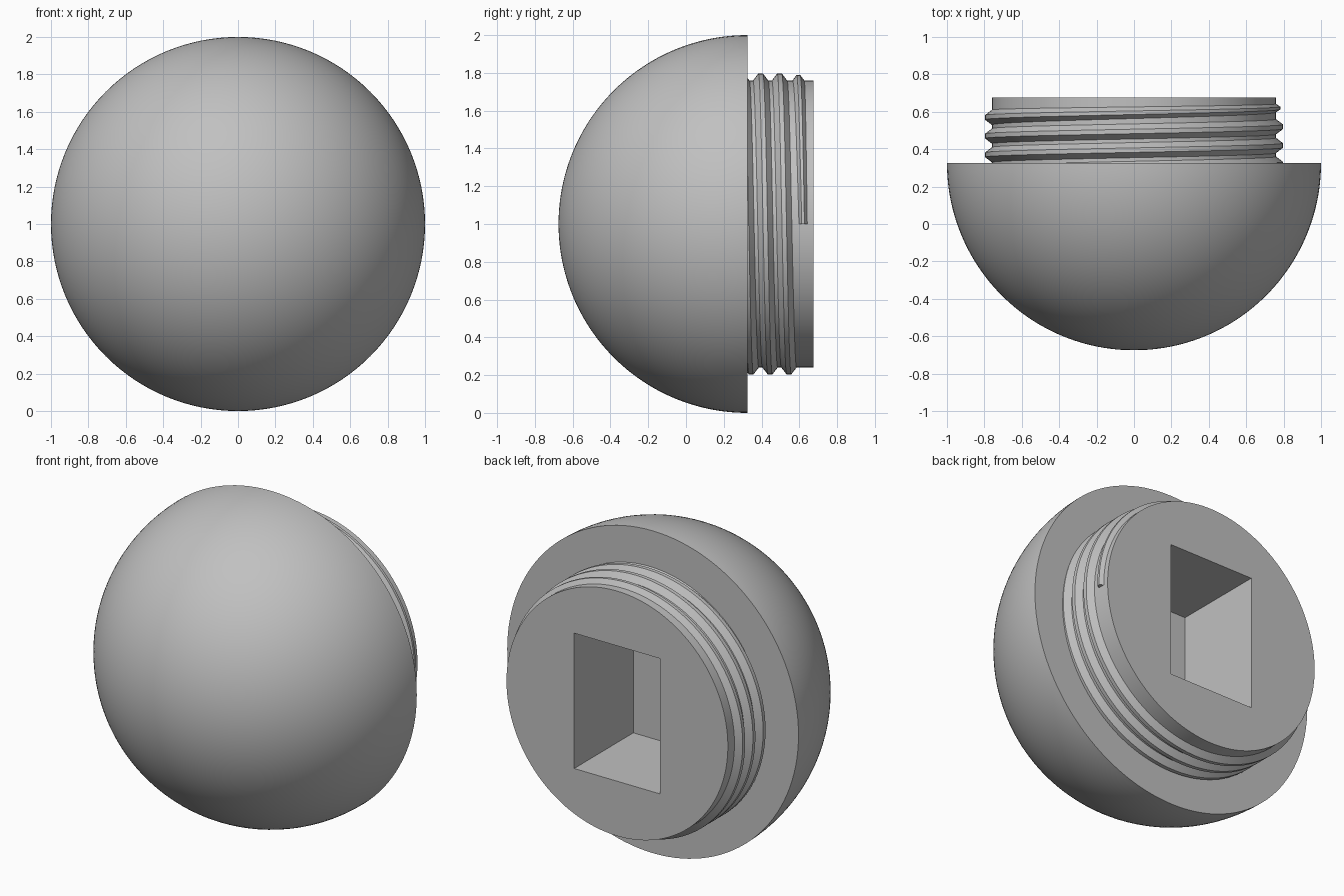
import bpy, bmesh, math

SEG = 128            # segments around the axis
RIM_Y = 0.325        # flat back of the dome
END_Y = 0.675        # end face of the neck
NECK_R = 0.76

if "Cube" in bpy.data.objects:
    bpy.data.objects.remove(bpy.data.objects["Cube"], do_unlink=True)

grey = bpy.data.materials.new("plain_grey")
grey.use_nodes = True
grey.diffuse_color = (0.53, 0.53, 0.53, 1)
grey.node_tree.nodes["Principled BSDF"].inputs["Base Color"].default_value = grey.diffuse_color


def make_object(name, bm):
    bmesh.ops.recalc_face_normals(bm, faces=bm.faces[:])
    mesh = bpy.data.meshes.new(name)
    bm.to_mesh(mesh)
    bm.free()
    mesh.materials.append(grey)
    ob = bpy.data.objects.new(name, mesh)
    bpy.context.collection.objects.link(ob)
    return ob


def select_only(ob):
    bpy.ops.object.select_all(action='DESELECT')
    ob.select_set(True)
    bpy.context.view_layer.objects.active = ob


# Dome and neck: one profile turned around the y axis
ARC = 48
profile = [(math.sin(a), RIM_Y - math.cos(a))
           for a in (math.pi / 2 * i / ARC for i in range(ARC + 1))]
profile += [(NECK_R, RIM_Y), (NECK_R, END_Y), (0, END_Y)]
bm = bmesh.new()
verts = [bm.verts.new((r, y, 1)) for r, y in profile]
edges = [bm.edges.new(pair) for pair in zip(verts, verts[1:])]
bmesh.ops.spin(bm, geom=verts + edges, cent=(0, 0, 1), axis=(0, 1, 0),
               angle=math.tau, steps=SEG)
bmesh.ops.remove_doubles(bm, verts=bm.verts[:], dist=1e-4)
# Merge the end-face wedges into one flat disc
cap = [f for f in bm.faces if all(v.co.y > END_Y - 1e-4 for v in f.verts)]
bmesh.ops.dissolve_faces(bm, faces=cap, use_verts=True)
body = make_object("dome_and_neck", bm)

# Rectangular socket cut into the end face
SOCKET_W, SOCKET_H, SOCKET_DEPTH = 0.59, 0.84, 0.58
bm = bmesh.new()
bmesh.ops.create_cube(bm, size=1)
for v in bm.verts:
    v.co.x *= SOCKET_W
    v.co.z = 1 + v.co.z * SOCKET_H
    v.co.y = END_Y + (0.1 if v.co.y > 0 else -SOCKET_DEPTH)
cutter = make_object("socket_cutter", bm)
cutter.hide_render = True
cut = body.modifiers.new("socket", 'BOOLEAN')
cut.operation = 'DIFFERENCE'
cut.solver = 'EXACT'
cut.object = cutter
select_only(body)
bpy.ops.object.modifier_apply(modifier=cut.name)
bpy.data.objects.remove(cutter, do_unlink=True)

# Screw thread: a trapezoid swept along a helix, thinner at its free end
PITCH, START_Y, TURNS = 0.1, 0.62, 3.5
section = [(-0.048, -0.01), (-0.012, 0.037), (0.012, 0.037), (0.048, -0.01)]
bm = bmesh.new()
rings = []
for i in range(int(SEG * TURNS) + 1):
    turn = i / SEG
    a = math.tau * turn
    size = min(1, 0.6 + 0.8 * turn)
    ring = []
    for dy, dr in section:
        r = NECK_R + (dr * size if dr > 0 else dr)
        y = START_Y - PITCH * turn + dy * size
        ring.append(bm.verts.new((r * math.cos(a), y, 1 + r * math.sin(a))))
    rings.append(ring)
for r0, r1 in zip(rings, rings[1:]):
    for j in range(4):
        k = (j + 1) % 4
        bm.faces.new((r0[j], r0[k], r1[k], r1[j]))
bm.faces.new(rings[0])
bm.faces.new(rings[-1])
thread = make_object("screw_thread", bm)

for ob in (body, thread):
    select_only(ob)
    bpy.ops.object.shade_smooth_by_angle(angle=math.radians(30))
